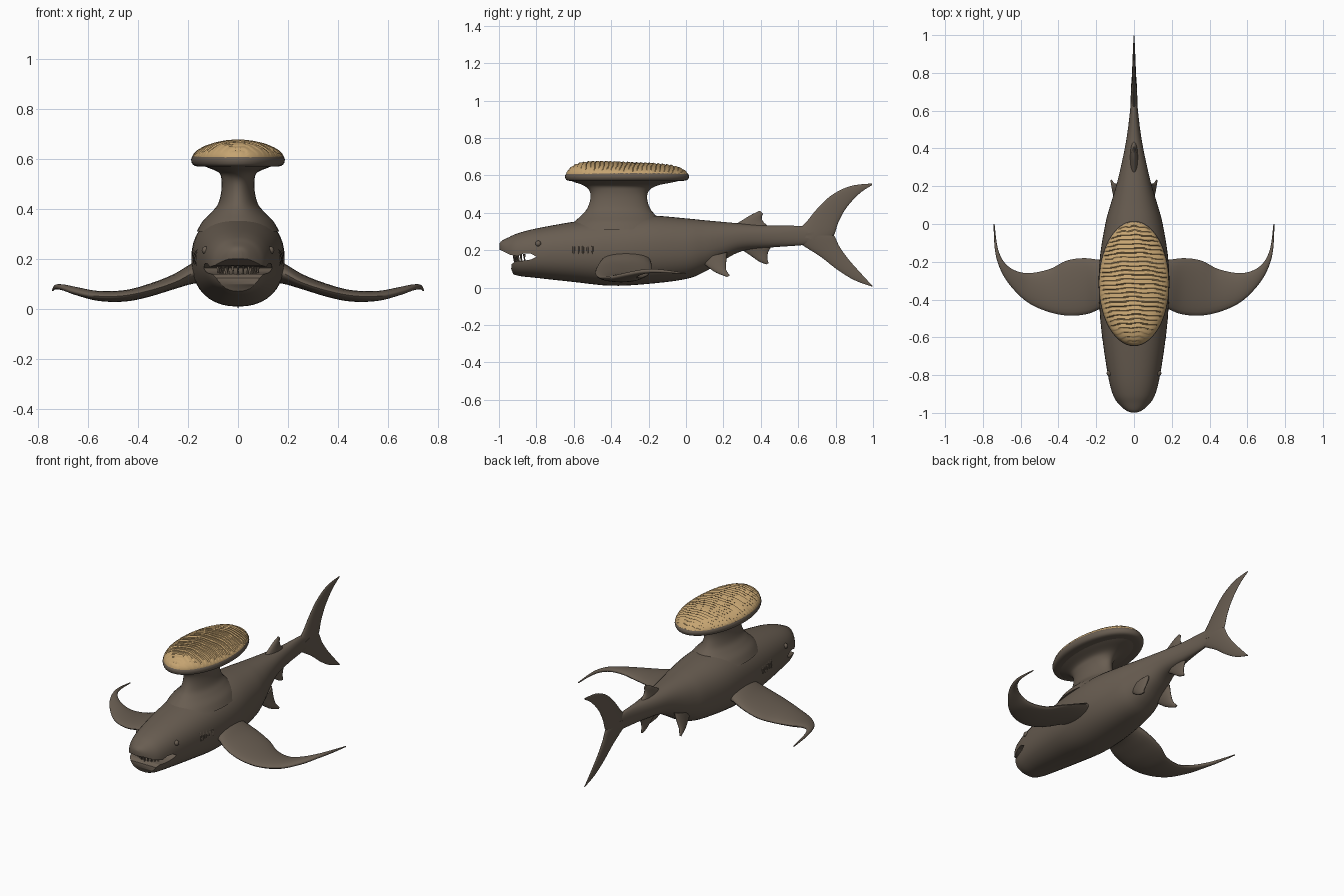
import bpy, bmesh, math, random
from mathutils import Vector

random.seed(4)
cube = bpy.data.objects.get("Cube")
if cube:
    bpy.data.objects.remove(cube, do_unlink=True)


def material(name, rgb):
    m = bpy.data.materials.new(name)
    m.use_nodes = True
    m.diffuse_color = (*rgb, 1)
    m.node_tree.nodes["Principled BSDF"].inputs["Base Color"].default_value = (*rgb, 1)
    return m


SKIN = material("brown skin", (0.14, 0.11, 0.083))
BRISTLE = material("tan bristles", (0.56, 0.37, 0.165))
X, Z = Vector((1, 0, 0)), Vector((0, 0, 1))


def finish(name, bm, mat, angle=45):
    bmesh.ops.recalc_face_normals(bm, faces=bm.faces)
    me = bpy.data.meshes.new(name)
    bm.to_mesh(me)
    bm.free()
    me.materials.append(mat)
    me.shade_smooth()
    me.set_sharp_from_angle(angle=math.radians(angle))
    ob = bpy.data.objects.new(name, me)
    bpy.context.collection.objects.link(ob)
    return ob


def spline(rows, steps):
    """Catmull-Rom interpolation through rows of numbers."""
    out = []
    for i in range(len(rows) - 1):
        quad = [rows[max(i - 1, 0)], rows[i], rows[i + 1], rows[min(i + 2, len(rows) - 1)]]
        for k in range(steps):
            t = k / steps
            out.append([b + t / 2 * (c - a + t * (2 * a - 5 * b + 4 * c - d + t * (3 * (b - c) + d - a)))
                        for a, b, c, d in zip(*quad)])
    return out + [list(rows[-1])]


def loft(name, sections, axis, n=24, power=2.0, steps=5, mat=SKIN):
    """Skin oval rings; each section is two edge points and a half thickness along axis."""
    bm = bmesh.new()
    rings = []
    for s in spline(sections, steps):
        a, b = Vector(s[:3]), Vector(s[3:6])
        ring = []
        for k in range(n):
            t = math.tau * k / n
            c, d = [math.copysign(abs(f) ** (2 / power), f) for f in (math.cos(t), math.sin(t))]
            ring.append(bm.verts.new((a + b) / 2 + (b - a) / 2 * c + axis * max(s[6], 0.001) * d))
        rings.append(ring)
    for r, q in zip(rings, rings[1:]):
        for k in range(n):
            j = (k + 1) % n
            bm.faces.new((r[k], r[j], q[j], q[k]))
    bm.faces.new(rings[0])
    bm.faces.new(rings[-1])
    return finish(name, bm, mat)


def upright(rows, x=0.0, dx=0.0):
    """Sections in the side plane: lead y, lead z, trail y, trail z, half thickness."""
    last = len(rows) - 1
    return [(x + dx * i / last, r[0], r[1], x + dx * i / last, r[2], r[3], r[4])
            for i, r in enumerate(rows)]


# Body: y, bottom, top, half width
body_rows = [(-0.998, 0.2, 0.235, 0.015), (-0.985, 0.16, 0.25, 0.045), (-0.95, 0.09, 0.268, 0.084),
             (-0.9, 0.064, 0.29, 0.113), (-0.8, 0.052, 0.316, 0.138), (-0.6, 0.03, 0.352, 0.168),
             (-0.4, 0.01, 0.378, 0.185), (-0.2, 0.02, 0.386, 0.183), (0, 0.046, 0.37, 0.152),
             (0.1, 0.085, 0.36, 0.125), (0.2, 0.145, 0.351, 0.095), (0.3, 0.195, 0.342, 0.07),
             (0.45, 0.214, 0.332, 0.04), (0.6, 0.225, 0.33, 0.021), (0.7, 0.235, 0.32, 0.014)]
body = loft("body", [(0, y, b, 0, y, t, w) for y, b, t, w in body_rows], X, 40, 2.25)

# Open mouth, cut with a prism drawn in the side plane
mouth = [(-1.05, 0.205), (-0.99, 0.2), (-0.94, 0.175), (-0.9, 0.168), (-0.87, 0.182), (-0.83, 0.182),
         (-0.8, 0.165), (-0.83, 0.15), (-0.88, 0.142), (-0.915, 0.14), (-0.932, 0.125),
         (-0.935, 0.1), (-0.915, 0.05), (-1.05, 0.03)]
bm = bmesh.new()
face = bm.faces.new([bm.verts.new((-0.3, y, z)) for y, z in mouth])
grown = bmesh.ops.extrude_face_region(bm, geom=[face])
bmesh.ops.translate(bm, vec=(0.6, 0, 0), verts=[v for v in grown["geom"] if isinstance(v, bmesh.types.BMVert)])
cutter = finish("mouth_cutter", bm, SKIN)
cutter.hide_render = True
cut = body.modifiers.new("mouth", "BOOLEAN")
cut.operation, cut.solver, cut.object = "DIFFERENCE", "EXACT", cutter
bpy.context.view_layer.objects.active = body
bpy.ops.object.modifier_apply(modifier="mouth")
bpy.data.objects.remove(cutter, do_unlink=True)
body.data.set_sharp_from_angle(angle=math.radians(40))

# Teeth around both jaws
bm = bmesh.new()
for i in range(11):
    t = math.radians(-75 + 15 * i)
    for z, r, flip in ((0.16, 0.084, -1), (0.148, 0.076, 1)):
        cone = bmesh.ops.create_cone(bm, segments=6, radius1=0.007, radius2=0.001, depth=0.034, cap_ends=True)
        for v in cone["verts"]:
            v.co.z *= flip
            v.co += Vector((r * math.sin(t), -0.845 - r * 0.9 * math.cos(t), z + random.uniform(-0.004, 0.004)))
finish("teeth", bm, SKIN)

# Pillar and oval plate on the back: z, front y, rear y, half width
pillar = [(0.31, -0.64, -0.08, 0.165), (0.35, -0.6, -0.12, 0.142), (0.385, -0.56, -0.16, 0.108),
          (0.42, -0.53, -0.19, 0.08), (0.47, -0.512, -0.207, 0.067), (0.515, -0.515, -0.2, 0.066),
          (0.545, -0.545, -0.155, 0.076), (0.565, -0.6, -0.06, 0.12), (0.58, -0.635, -0.01, 0.16)]
loft("back_pillar", [(0, f, z, 0, r, z, w) for z, f, r, w in pillar], X, 40)
plate = [(0.569, -0.6, -0.04, 0.15), (0.573, -0.635, 0, 0.174), (0.585, -0.645, 0.014, 0.185),
         (0.6, -0.646, 0.016, 0.187), (0.612, -0.638, 0.008, 0.182)]
loft("back_plate", [(0, f, z, 0, r, z, w) for z, f, r, w in plate], X, 56, steps=3)

# Bristle pad: domed oval with saw-toothed crosswise ridges
bm = bmesh.new()
rows, cols, ridges = 196, 40, 28
wobble = [random.uniform(0.6, 1.3) for _ in range(ridges * 2)]
grid = []
for i in range(rows + 1):
    s = -0.997 + 1.994 * i / rows
    line = []
    for j in range(cols + 1):
        c = -math.cos(math.pi * j / cols)
        dome = math.sqrt(max(0, 1 - c * c)) * (1 - abs(s) ** 5) ** 0.6
        phase = (s + 1) / 2 * ridges + 0.7 * c * c + 0.12 * math.sin(9 * c + 5 * s) + 2
        saw = (phase % 1) * 0.007 * wobble[int(phase)] * min(1, dome * 2)
        z = 0.602 + (0.072 - 0.012 * s) * dome - saw
        line.append(bm.verts.new((0.184 * c * math.sqrt(1 - s * s), -0.315 + 0.327 * s, z)))
    grid.append(line)
for p, q in zip(grid, grid[1:]):
    for j in range(cols):
        bm.faces.new((p[j], p[j + 1], q[j + 1], q[j]))
finish("bristle_pad", bm, BRISTLE, 35)

# Tail fin lobes and the small fins on the centre line
loft("tail_upper_lobe", upright([(0.56, 0.29, 0.74, 0.24, 0.018), (0.63, 0.337, 0.79, 0.28, 0.016),
     (0.7, 0.42, 0.815, 0.35, 0.012), (0.78, 0.495, 0.86, 0.43, 0.009),
     (0.88, 0.543, 0.93, 0.505, 0.006), (0.995, 0.557, 0.995, 0.548, 0.002)]), X)
loft("tail_lower_lobe", upright([(0.56, 0.27, 0.74, 0.31, 0.018), (0.63, 0.222, 0.79, 0.28, 0.016),
     (0.72, 0.165, 0.82, 0.22, 0.012), (0.81, 0.095, 0.87, 0.15, 0.009),
     (0.9, 0.04, 0.93, 0.082, 0.006), (0.998, 0.004, 0.998, 0.008, 0.002)]), X)
loft("rear_dorsal_fin", upright([(0.25, 0.33, 0.45, 0.32, 0.022), (0.3, 0.36, 0.415, 0.35, 0.017),
     (0.35, 0.39, 0.405, 0.375, 0.012), (0.395, 0.411, 0.412, 0.395, 0.004)]), X)
loft("anal_fin", upright([(0.28, 0.215, 0.46, 0.225, 0.02), (0.34, 0.175, 0.44, 0.19, 0.014),
     (0.39, 0.14, 0.435, 0.155, 0.01), (0.43, 0.124, 0.442, 0.13, 0.004)]), X)

# Paired parts
wing = [(0.1, -0.42, 0.1, -0.2, 0.165, 0.055), (0.18, -0.45, 0.18, -0.19, 0.143, 0.042),
        (0.25, -0.477, 0.27, -0.181, 0.108, 0.03), (0.35, -0.485, 0.36, -0.195, 0.075, 0.026),
        (0.46, -0.463, 0.44, -0.236, 0.053, 0.023), (0.57, -0.41, 0.54, -0.259, 0.052, 0.02),
        (0.66, -0.32, 0.62, -0.25, 0.07, 0.016), (0.71, -0.235, 0.685, -0.205, 0.086, 0.012),
        (0.736, -0.14, 0.722, -0.125, 0.088, 0.009), (0.744, 0, 0.738, 0, 0.075, 0.003)]
for side, word in ((1, "left"), (-1, "right")):
    loft(word + "_pectoral_fin", [(side * a, b, z, side * c, d, z, t) for a, b, c, d, z, t in wing], Z)
    loft(word + "_pelvic_fin", upright([(0.06, 0.15, 0.22, 0.19, 0.025), (0.11, 0.115, 0.215, 0.135, 0.018),
         (0.16, 0.08, 0.215, 0.095, 0.012), (0.22, 0.057, 0.235, 0.064, 0.004)], side * 0.075, side * 0.045), X)
    # Gill folds hug the flank
    for i in range(5):
        y, x = -0.6 + 0.025 * i, 0.162 + 0.0025 * i
        fold = [(side * (x - 0.024 * k * k), y - 0.008 + 0.006 * k * k, 0.2 + 0.08 * k,
                 side * (x - 0.024 * k * k), y + 0.008 + 0.006 * k * k, 0.2 + 0.08 * k,
                 0.009 * (1 - 0.8 * k * k)) for k in (-1, -0.5, 0, 0.5, 1)]
        loft(f"{word}_gill_fold_{i + 1}", fold, X, 8, steps=3)
    # Eye
    bm = bmesh.new()
    bmesh.ops.create_uvsphere(bm, u_segments=16, v_segments=10, radius=0.016)
    bmesh.ops.translate(bm, vec=(side * 0.129, -0.79, 0.235), verts=bm.verts)
    finish(word + "_eye", bm, SKIN)
